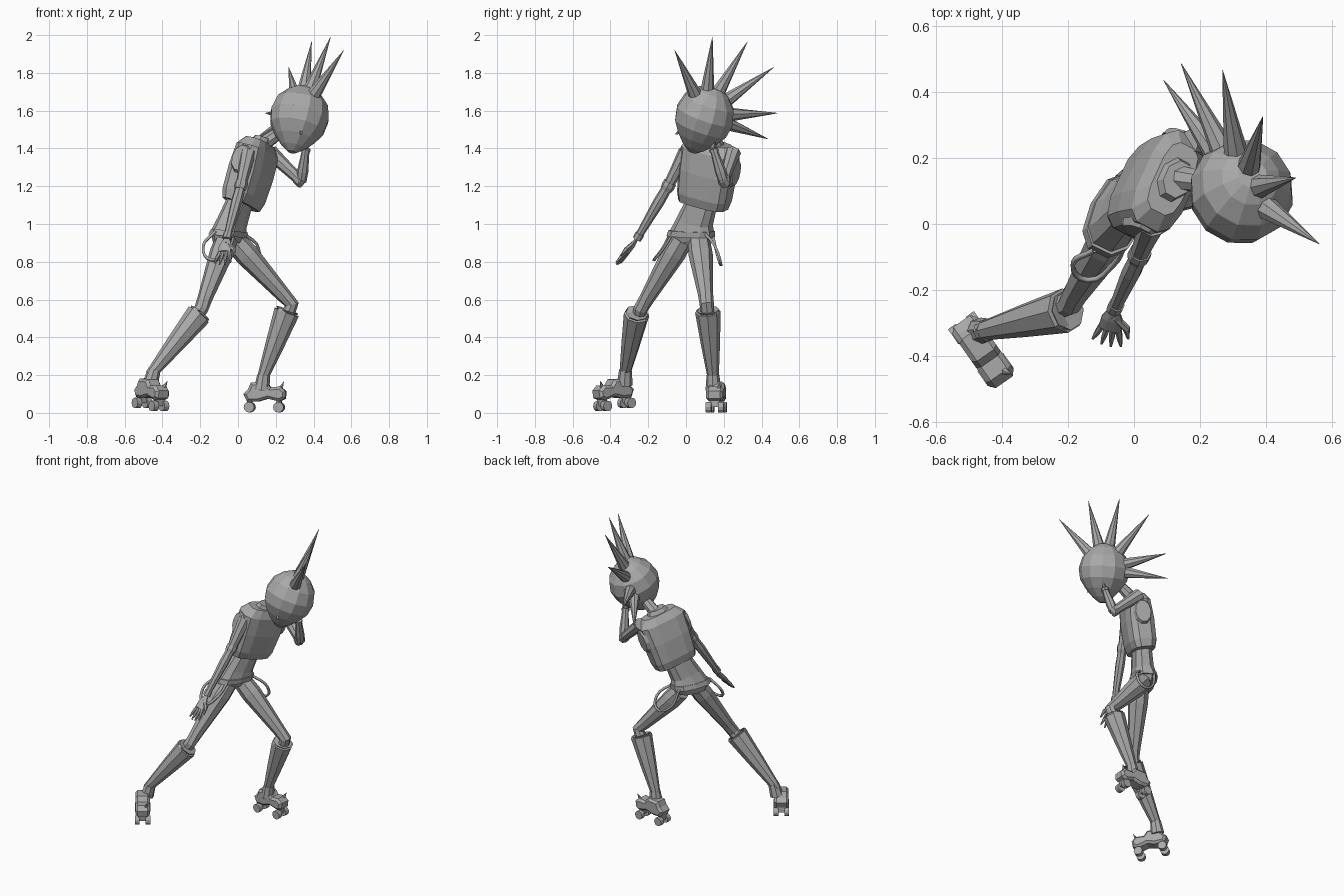
import bpy, bmesh, math
from mathutils import Vector as V, Matrix

if "Cube" in bpy.data.objects:
    bpy.data.objects.remove(bpy.data.objects["Cube"])

grey = bpy.data.materials.new("plain_grey")
grey.use_nodes = True
GREY = (0.4, 0.4, 0.4, 1)
grey.diffuse_color = GREY
grey.node_tree.nodes["Principled BSDF"].inputs["Base Color"].default_value = GREY


def finish(name, bm):
    bmesh.ops.recalc_face_normals(bm, faces=bm.faces)
    mesh = bpy.data.meshes.new(name)
    bm.to_mesh(mesh)
    bm.free()
    mesh.materials.append(grey)
    ob = bpy.data.objects.new(name, mesh)
    bpy.context.collection.objects.link(ob)
    return ob


def loft(name, rings, side, n=8, square=1.0):
    """rings: (centre, half width along side, half depth, axis); square < 1 gives boxier sections"""
    bm = bmesh.new()
    loops = []
    for c, a, b, axis in rings:
        s = (V(side) - axis * V(side).dot(axis)).normalized()
        f = s.cross(axis)
        loop = []
        for i in range(n):
            t = 2 * math.pi * (i + 0.5) / n
            x, y = math.cos(t), math.sin(t)
            x = math.copysign(abs(x) ** square, x)
            y = math.copysign(abs(y) ** square, y)
            loop.append(bm.verts.new(V(c) + s * x * a + f * y * b))
        loops.append(loop)
    for lo, hi in zip(loops, loops[1:]):
        for i in range(n):
            j = (i + 1) % n
            bm.faces.new((lo[i], lo[j], hi[j], hi[i]))
    bm.faces.new(loops[0])
    bm.faces.new(loops[-1])
    return finish(name, bm)


def limb(name, pts, radii, n=8, side=(0.46, 0.88, 0.1), flat=1.0):
    """tapered tube along a path"""
    pts = [V(p) for p in pts]
    rings = []
    for i, p in enumerate(pts):
        axis = (pts[min(i + 1, len(pts) - 1)] - pts[max(i - 1, 0)]).normalized()
        rings.append((p, radii[i], radii[i] * flat, axis))
    return loft(name, rings, side, n)


def lerp(a, b, t):
    return V(a).lerp(V(b), t)


# torso frame: leaning forward and turned toward the left
up = V((0.29, 0.13, 0.95)).normalized()
across = V((0.46, 0.88, 0))
across = (across - up * across.dot(up)).normalized()
front = across.cross(up)
base = V((0.025, 0.095, 1.13))


def torso_ring(h, w, d, shift=0.0):
    return (base + up * h + front * shift, w, d, up)


loft("vest", [torso_ring(-0.03, 0.135, 0.075), torso_ring(0.02, 0.147, 0.09),
              torso_ring(0.15, 0.155, 0.093), torso_ring(0.27, 0.16, 0.082),
              torso_ring(0.32, 0.115, 0.055)], across, 12, 0.6)
loft("waist", [(V((-0.055, 0.025, 0.9)), 0.1, 0.065, V((0, 0, 1))),
               (V((-0.05, 0.03, 0.95)), 0.125, 0.08, V((0.1, 0, 1)).normalized()),
               (V((-0.03, 0.045, 1.01)), 0.1, 0.068, up),
               (V((0.01, 0.085, 1.12)), 0.085, 0.06, up)], across, 10, 0.8)
loft("belt", [(V((-0.055, 0.025, 0.935)), 0.132, 0.085, V((0.1, 0, 1)).normalized()),
              (V((-0.045, 0.03, 0.965)), 0.126, 0.082, V((0.1, 0, 1)).normalized())],
     across, 10, 0.8)
loft("collar", [torso_ring(0.29, 0.085, 0.06), torso_ring(0.345, 0.06, 0.045, 0.01)], across, 8)
limb("neck", [(0.13, 0.14, 1.42), (0.2, 0.13, 1.47), (0.29, 0.11, 1.53)], [0.04, 0.034, 0.036])

# armhole rims
for label, sign in (("right", -1), ("left", 1)):
    c = base + up * 0.19 + across * sign * 0.145
    out = across * sign
    loft(label + "_armhole", [(c, 0.085, 0.06, out), (c + out * 0.022, 0.07, 0.05, out)], up, 10)

# head: egg shape along the chin direction
skull = V((0.327, 0.1, 1.575))
chin = V((-0.2, -0.32, -0.92)).normalized()
left = V((0.82, 0.47, -0.31)).normalized()
profile = [(-0.157, 0.045), (-0.13, 0.09), (-0.075, 0.14), (0, 0.16), (0.07, 0.147),
           (0.13, 0.108), (0.18, 0.062), (0.21, 0.022)]
loft("head", [(skull + chin * t, r, r, chin) for t, r in profile], left, 12)
nose = V((0.333, -0.055, 1.475))
limb("nose", [lerp(nose, skull, 0.35), nose], [0.028, 0.003], 4, left)

# crest of spikes
tips = [(0.56, -0.06, 1.92), (0.49, 0.14, 1.99), (0.39, 0.325, 1.965),
        (0.268, 0.465, 1.83), (0.143, 0.485, 1.587), (0.09, 0.435, 1.45)]
for i, tip in enumerate(tips):
    d = (V(tip) - skull).normalized()
    limb("crest_spike_%d" % (i + 1), [skull + d * 0.135, V(tip)], [0.038, 0.001], 8, left)


# arms with cuffs and hands
def arm(label, shoulder, elbow, wrist):
    limb(label + "_upper_arm", [shoulder, lerp(shoulder, elbow, 0.5), elbow], [0.042, 0.034, 0.028])
    limb(label + "_elbow_cuff", [lerp(elbow, shoulder, 0.12), elbow, lerp(elbow, wrist, 0.07)],
         [0.034, 0.036, 0.03])
    limb(label + "_forearm", [elbow, lerp(elbow, wrist, 0.3), wrist], [0.027, 0.03, 0.019])
    limb(label + "_wristband", [lerp(wrist, elbow, 0.1), wrist], [0.025, 0.024])


def hand(label, wrist, tip, spread, thumb_side):
    wrist, tip, spread = V(wrist), V(tip), V(spread)
    knuckle = wrist.lerp(tip, 0.5)
    limb(label + "_palm", [wrist, wrist.lerp(tip, 0.25), knuckle], [0.018, 0.036, 0.038], 8, spread, 0.4)
    for k in range(4):
        o = spread * (k - 1.5)
        end = tip + o * 0.03 - (tip - wrist) * 0.07 * abs(k - 1.5)
        limb("%s_finger_%d" % (label, k + 1), [knuckle + o * 0.018, knuckle.lerp(end, 0.55) + o * 0.008, end],
             [0.011, 0.009, 0.004], 6, spread)
    o = spread * thumb_side
    limb(label + "_thumb", [wrist.lerp(tip, 0.15), wrist.lerp(tip, 0.4) + o * 0.05,
                            wrist.lerp(tip, 0.65) + o * 0.062], [0.013, 0.012, 0.004], 6, spread)


arm("right", (0.055, 0.0, 1.38), (0.015, -0.095, 1.2), (-0.06, -0.26, 0.92))
hand("right", (-0.06, -0.26, 0.92), (-0.085, -0.37, 0.78), (0.95, -0.25, 0.05), 1)
arm("left", (0.17, 0.25, 1.38), (0.335, 0.2, 1.225), (0.36, 0.145, 1.4))
hand("left", (0.36, 0.145, 1.4), (0.345, 0.1, 1.53), (0.7, 0.5, 0.2), -1)


# legs with flared boot shafts
def leg(label, hip, knee, top, ankle):
    limb(label + "_thigh", [hip, lerp(hip, knee, 0.2), lerp(hip, knee, 0.85), knee, lerp(knee, ankle, 0.12)],
         [0.06, 0.064, 0.04, 0.038, 0.036])
    limb(label + "_boot_shaft", [lerp(top, ankle, 0.06), top, lerp(top, ankle, 0.03),
                                 lerp(top, ankle, 0.5), ankle],
         [0.045, 0.062, 0.068, 0.05, 0.028], 8)
    limb(label + "_ankle", [lerp(ankle, top, 0.08), V(ankle) - V((0, 0, 0.05))], [0.034, 0.042])


leg("right", (-0.06, -0.02, 0.92), (-0.195, -0.24, 0.55), (-0.2, -0.26, 0.53), (-0.465, -0.325, 0.2))
leg("left", (-0.01, 0.07, 0.9), (0.285, 0.11, 0.575), (0.262, 0.115, 0.545), (0.125, 0.145, 0.17))


# roller skates: extruded side profile, plate, four wheels and a toe stud
def skate(label, origin, angle, pitch):
    place = Matrix.Translation(origin) @ Matrix.Rotation(angle, 4, "Z") @ Matrix.Rotation(pitch, 4, "Y")
    outline = [(-0.09, 0.06), (-0.11, 0.1), (-0.085, 0.125), (-0.07, 0.16), (0.01, 0.165), (0.035, 0.135),
               (0.085, 0.14), (0.115, 0.115), (0.112, 0.075), (0.08, 0.06), (0.02, 0.075), (-0.03, 0.06)]
    bm = bmesh.new()
    face = bm.faces.new([bm.verts.new((x, -0.045, z)) for x, z in outline])
    ext = bmesh.ops.extrude_face_region(bm, geom=[face])
    bmesh.ops.translate(bm, vec=(0, 0.09, 0), verts=[g for g in ext["geom"] if isinstance(g, bmesh.types.BMVert)])
    rims = [e for e in bm.edges if abs(e.verts[0].co.y - e.verts[1].co.y) < 0.01]
    bmesh.ops.bevel(bm, geom=rims, offset=0.014, segments=1, affect="EDGES")
    finish(label + "_skate_boot", bm).matrix_world = place
    for k, x in enumerate((-0.078, 0.078)):
        for y, tag in ((-0.033, "outer"), (0.033, "inner")):
            bm = bmesh.new()
            bmesh.ops.create_cone(bm, cap_ends=True, segments=12, radius1=0.028, radius2=0.028, depth=0.03,
                                  matrix=Matrix.Translation((x, y, 0.03)) @ Matrix.Rotation(math.pi / 2, 4, "X"))
            finish("%s_wheel_%s_%d" % (label, tag, k + 1), bm).matrix_world = place
        bm = bmesh.new()
        bmesh.ops.create_cube(bm, size=1, matrix=Matrix.Translation((x, 0, 0.05)) @ Matrix.Diagonal((0.025, 0.05, 0.04, 1)))
        finish("%s_truck_%d" % (label, k + 1), bm).matrix_world = place
    limb(label + "_toe_stud", [(0.085, 0.02, 0.13), (0.1, 0.03, 0.165)], [0.013, 0.001], 6).matrix_world = place


skate("right", (-0.465, -0.375, 0.015), math.radians(-55), math.radians(6))
skate("left", (0.14, 0.16, 0), math.radians(-5), 0)


# straps hanging from the belt
def strap(name, pts):
    curve = bpy.data.curves.new(name, "CURVE")
    curve.dimensions = "3D"
    curve.bevel_depth = 0.009
    curve.bevel_resolution = 0
    curve.resolution_u = 4
    sp = curve.splines.new("BEZIER")
    sp.bezier_points.add(len(pts) - 1)
    for bp, p in zip(sp.bezier_points, pts):
        bp.co = p
        bp.handle_left_type = bp.handle_right_type = "AUTO"
    curve.materials.append(grey)
    bpy.context.collection.objects.link(bpy.data.objects.new(name, curve))


strap("right_strap", [(-0.12, -0.08, 0.96), (-0.185, -0.12, 0.88), (-0.14, -0.17, 0.81), (-0.06, -0.12, 0.87), (-0.03, -0.07, 0.95)])
strap("left_strap", [(0.03, 0.1, 0.95), (0.11, 0.16, 0.87), (0.09, 0.185, 0.79), (0.0, 0.17, 0.82), (-0.05, 0.14, 0.95)])
